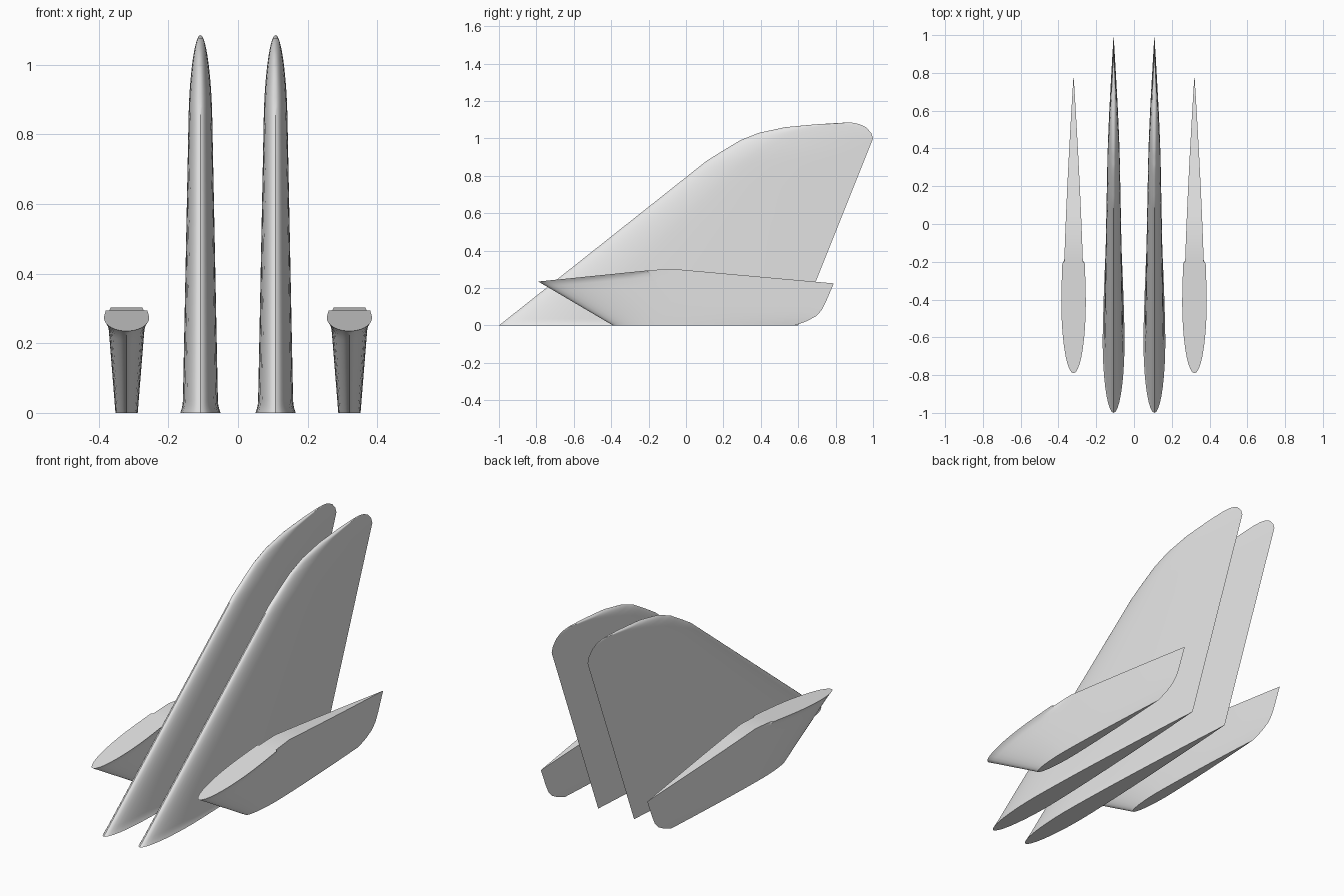
import bpy
import bmesh
import math

cube = bpy.data.objects.get("Cube")
if cube:
    bpy.data.objects.remove(cube, do_unlink=True)

grey = bpy.data.materials.new("light grey")
grey.use_nodes = True
grey.diffuse_color = (0.8, 0.8, 0.8, 1)
grey.node_tree.nodes["Principled BSDF"].inputs["Base Color"].default_value = (0.8, 0.8, 0.8, 1)


def interp(points, t):
    """Piecewise linear lookup in a list of (t, value)."""
    for (a, va), (b, vb) in zip(points, points[1:]):
        if t <= b:
            return va + (vb - va) * (t - a) / (b - a)
    return points[-1][1]


PEAK = 0.24


def airfoil(u):
    """Half thickness along the chord: round nose, sharp tail."""
    if u < PEAK:
        return math.sqrt(max(0, 1 - ((PEAK - u) / PEAK) ** 2))
    return 1 - ((u - PEAK) / (1 - PEAK)) ** 1.4


# chord stations, dense at the nose, with a pair where the small fillet ends
CHORD = [PEAK * (1 - math.cos(math.pi / 2 * i / 9)) for i in range(10)]
CHORD += [0.3, 0.368, 0.374, 0.45, 0.53, 0.62, 0.72, 0.82, 0.91, 1.0]


def loft(name, x, levels, point):
    """Skin closed airfoil rings; point(u, level) gives (half width, y, z)."""
    bm = bmesh.new()
    rings = []
    for level in levels:
        right = [point(u, level) for u in CHORD]
        ring = [bm.verts.new((x + w, y, z)) for w, y, z in right]
        ring += [bm.verts.new((x - w, y, z)) for w, y, z in right[-2:0:-1]]
        rings.append(ring)
    n = len(rings[0])
    for low, high in zip(rings, rings[1:]):
        for i in range(n):
            j = (i + 1) % n
            bm.faces.new((low[i], low[j], high[j], high[i]))
    # end caps in strips, so bent ends stay true
    half = len(CHORD)
    for ring in (rings[0], rings[-1]):
        for i in range(half - 1):
            quad = [ring[i], ring[i + 1], ring[(n - i - 1) % n], ring[(n - i) % n]]
            bm.faces.new(list(dict.fromkeys(quad)))
    bmesh.ops.remove_doubles(bm, verts=bm.verts, dist=0.0002)
    bmesh.ops.recalc_face_normals(bm, faces=bm.faces)
    mesh = bpy.data.meshes.new(name)
    bm.to_mesh(mesh)
    bm.free()
    mesh.materials.append(grey)
    obj = bpy.data.objects.new(name, mesh)
    bpy.context.collection.objects.link(obj)
    bpy.ops.object.select_all(action='DESELECT')
    obj.select_set(True)
    bpy.context.view_layer.objects.active = obj
    bpy.ops.object.shade_smooth_by_angle(angle=math.radians(35))


# tall fin outline, as (height, y)
TALL_FRONT = [(0, -1), (0.88, 0.11), (0.93, 0.19), (0.99, 0.29), (1.03, 0.39),
              (1.06, 0.53), (1.075, 0.69), (1.082, 0.8), (1.085, 0.86)]
TALL_BACK = [(0, 0.6), (1.0, 1.0), (1.03, 0.99), (1.06, 0.962),
             (1.075, 0.93), (1.082, 0.905), (1.085, 0.88)]
TALL_LEVELS = [0, 0.006, 0.013, 0.022, 0.035, 0.2, 0.4, 0.6, 0.75, 0.85, 0.88, 0.905,
               0.93, 0.96, 0.99, 1.0, 1.015, 1.03, 1.045, 1.06, 1.068, 1.075, 1.08, 1.083, 1.085]


def tall_point(u, z):
    front, back = interp(TALL_FRONT, z), interp(TALL_BACK, z)
    width = 0.051 - 0.02 * z
    if z > 0.85:
        width *= math.sqrt(max(0, 1 - ((z - 0.85) / 0.235) ** 2))
    width += 0.007 * max(0, 1 - z / 0.035) ** 2     # root fillet
    return width * airfoil(u), front + u * (back - front), z


# small fin: flat tip below, bent root above
ROOT_Z = [(-0.79, 0.235), (-0.1, 0.305), (0.79, 0.225)]
SMALL_BACK = [(0, 0.58), (0.1, 0.645), (0.22, 0.695), (0.36, 0.725),
              (0.55, 0.747), (1, 0.79)]
SMALL_LEVELS = [0, 0.05, 0.1, 0.16, 0.22, 0.29, 0.36, 0.55, 0.75, 0.88, 0.92, 0.95, 0.975, 1]


def small_point(u, v):
    front, back = -0.39 - 0.4 * v, interp(SMALL_BACK, v)
    root_y = -0.79 + 1.58 * u
    width = 0.032 + 0.022 * v
    if u < 0.37:
        width += 0.011 * max(0, (v - 0.88) / 0.12) ** 2   # front root fillet
    return width * airfoil(u), front + u * (back - front), v * interp(ROOT_Z, root_y)


for side, sign in (("left", 1), ("right", -1)):
    loft(side + "_tall_fin", sign * 0.108, TALL_LEVELS, tall_point)
    loft(side + "_small_fin", sign * 0.32, SMALL_LEVELS, small_point)
